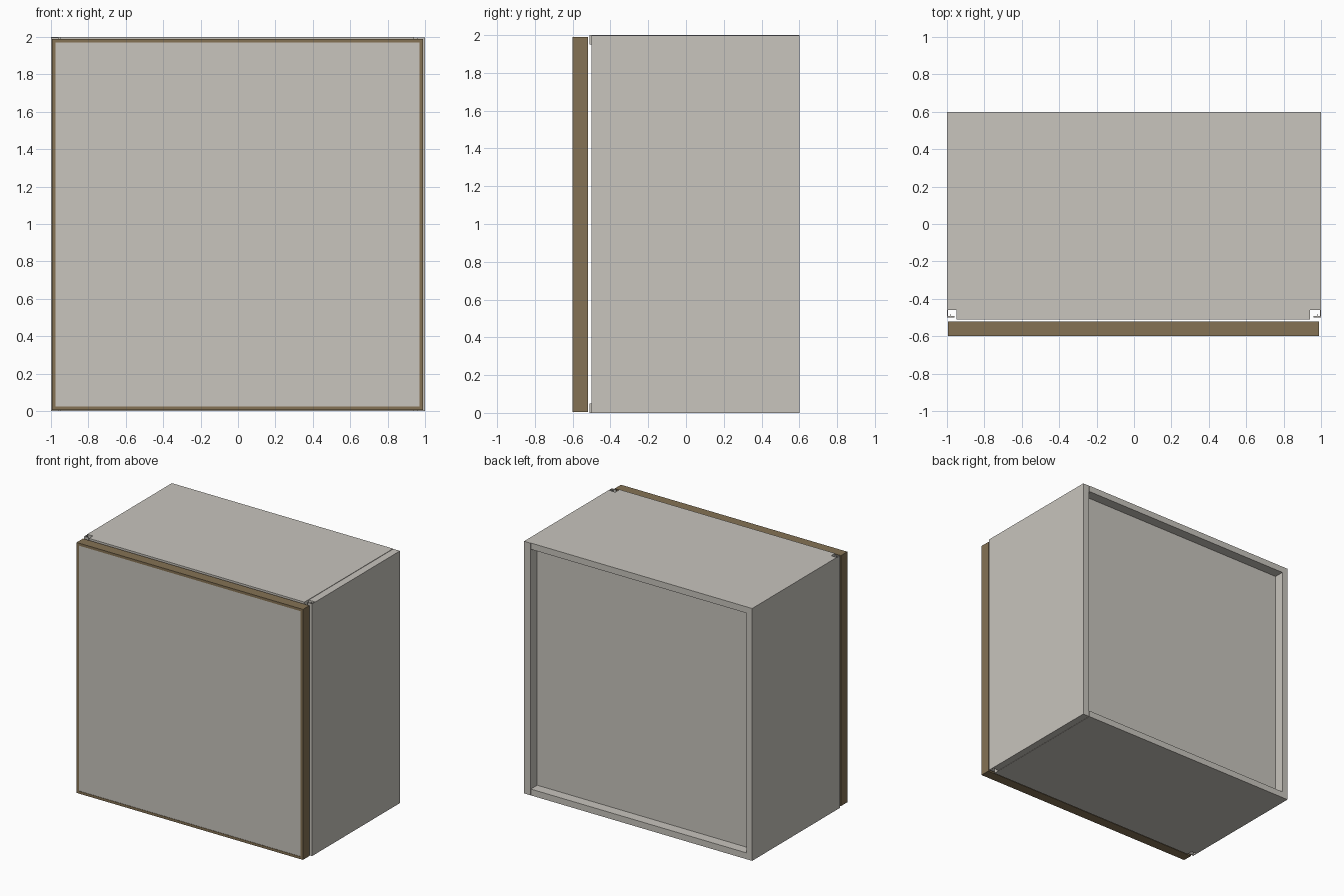
import bpy, bmesh

if "Cube" in bpy.data.objects:
    bpy.data.objects.remove(bpy.data.objects["Cube"])


def material(name, rgb):
    m = bpy.data.materials.new(name)
    m.diffuse_color = (*rgb, 1)
    m.use_nodes = True
    m.node_tree.nodes["Principled BSDF"].inputs["Base Color"].default_value = m.diffuse_color
    return m


GREY = material("warm grey", (0.58, 0.555, 0.51))
BROWN = material("brown edge", (0.235, 0.17, 0.09))


def extrude(name, pts, z0, z1, mat):
    """Vertical prism from a plan outline."""
    bm = bmesh.new()
    face = bm.faces.new([bm.verts.new((x, y, z0)) for x, y in pts])
    res = bmesh.ops.extrude_face_region(bm, geom=[face])
    for v in res["geom"]:
        if isinstance(v, bmesh.types.BMVert):
            v.co.z = z1
    bmesh.ops.recalc_face_normals(bm, faces=bm.faces)
    me = bpy.data.meshes.new(name)
    bm.to_mesh(me)
    bm.free()
    me.materials.append(mat)
    ob = bpy.data.objects.new(name, me)
    bpy.context.collection.objects.link(ob)
    return ob


def box(name, x, y, z, mat):
    return extrude(name, [(x[0], y[0]), (x[1], y[0]), (x[1], y[1]), (x[0], y[1])],
                   z[0], z[1], mat)


# top and bottom panels, notched at the front left corner
plan = [(-0.95, -0.51), (0.94, -0.51), (0.94, 0.6), (-1, 0.6), (-1, -0.46), (-0.95, -0.46)]
extrude("bottom_panel", plan, 0, 0.05, GREY)
extrude("top_panel", plan, 1.95, 2, GREY)

# side panels and back panel
box("left_panel", (-1, -0.95), (-0.46, 0.6), (0.05, 1.95), GREY)
box("right_panel", (0.942, 1), (-0.46, 0.6), (0, 1.998), GREY)
box("back_panel", (-0.95, 0.942), (0.50, 0.52), (0.05, 1.95), GREY)

# folded sheet lips at the two front corners
for side, s in (("left", -1), ("right", 1)):
    lip = [(1, -0.46), (1, -0.50), (0.96, -0.50), (0.96, -0.493),
           (0.98, -0.493), (0.98, -0.48), (0.985, -0.48), (0.985, -0.493),
           (0.995, -0.493), (0.995, -0.46)]
    extrude(side + "_front_lip", [(s * x, y) for x, y in lip], 0, 1.998, GREY)

# door: brown frame around a grey panel
X0, X1, Z0, Z1, W = -0.995, 0.99, 0.005, 1.99, 0.02
DY = (-0.6, -0.52)
box("door_left_edge", (X0, X0 + W), DY, (Z0, Z1), BROWN)
box("door_right_edge", (X1 - W, X1), DY, (Z0, Z1), BROWN)
box("door_bottom_edge", (X0 + W, X1 - W), DY, (Z0, Z0 + W), BROWN)
box("door_top_edge", (X0 + W, X1 - W), DY, (Z1 - W, Z1), BROWN)
box("door_panel", (X0 + W, X1 - W), (-0.597, -0.523), (Z0 + W, Z1 - W), GREY)
